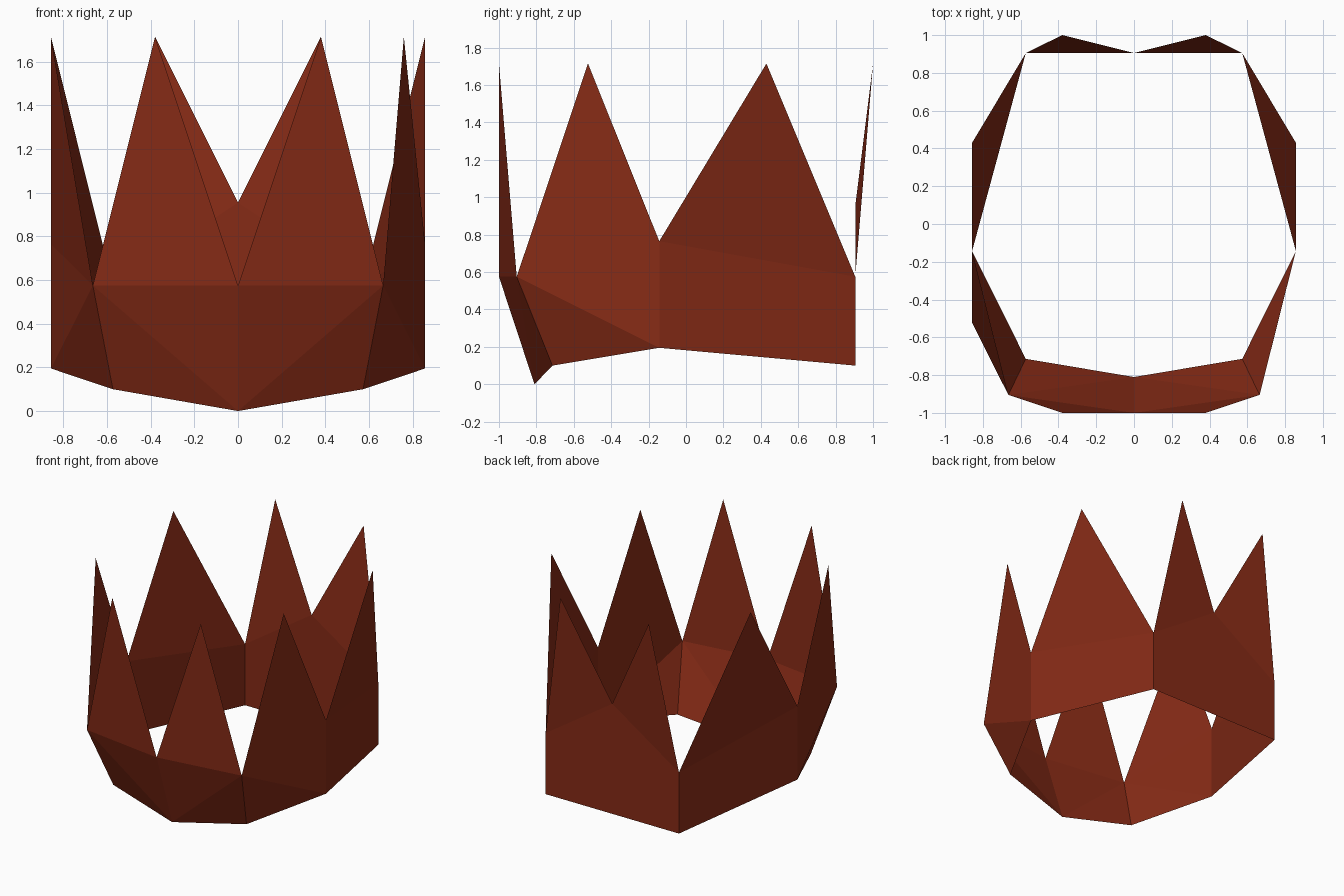
import bpy
import bmesh
from mathutils import Vector

if "Cube" in bpy.data.objects:
    bpy.data.objects.remove(bpy.data.objects["Cube"])

# Half of the band, front centre to back centre: (lower rim, upper rim)
RIMS = [
    ((0, -0.81, 0), (0, -1, 0.575)),
    ((0.573, -0.714, 0.1), (0.665, -0.905, 0.575)),
    ((0.857, -0.143, 0.195), (0.857, -0.143, 0.765)),
    ((0.573, 0.905, 0.1), (0.573, 0.905, 0.575)),
    ((0, 0.905, 0.1), (0, 0.905, 0.955)),
]
# One spike tip per panel
TIPS = [(0.38, -1, 1.715), (0.857, -0.524, 1.715),
        (0.857, 0.43, 1.715), (0.38, 1, 1.715)]

red = bpy.data.materials.new("dark_red")
red.diffuse_color = (0.24, 0.024, 0.008, 1)
red.use_nodes = True
red.node_tree.nodes["Principled BSDF"].inputs["Base Color"].default_value = red.diffuse_color

bm = bmesh.new()


def add_half(side, tips):
    def vert(p):
        return bm.verts.new(Vector((p[0] * side, p[1], p[2])))

    def face(*verts):
        bm.faces.new(verts if side > 0 else verts[::-1])

    low = [vert(a) for a, b in RIMS]
    high = [vert(b) for a, b in RIMS]
    for i, tip in enumerate(tips):
        j = i + 1
        # Band panel, folded along its diagonal
        if i == 0:
            face(low[i], low[j], high[j])
            face(low[i], high[j], high[i])
        elif i == 1:
            face(low[i], low[j], high[i])
            face(low[j], high[j], high[i])
        else:
            face(low[i], low[j], high[j], high[i])
        # Spike above the panel
        face(high[i], high[j], vert(tip))


add_half(-1, TIPS)
# The front spike on the right side leans inward
add_half(1, [TIPS[0], (0.76, -0.524, 1.715), *TIPS[2:]])
bmesh.ops.remove_doubles(bm, verts=bm.verts, dist=0.0005)

mesh = bpy.data.meshes.new("crown")
bm.to_mesh(mesh)
bm.free()
mesh.materials.append(red)
crown = bpy.data.objects.new("crown", mesh)
bpy.context.collection.objects.link(crown)
